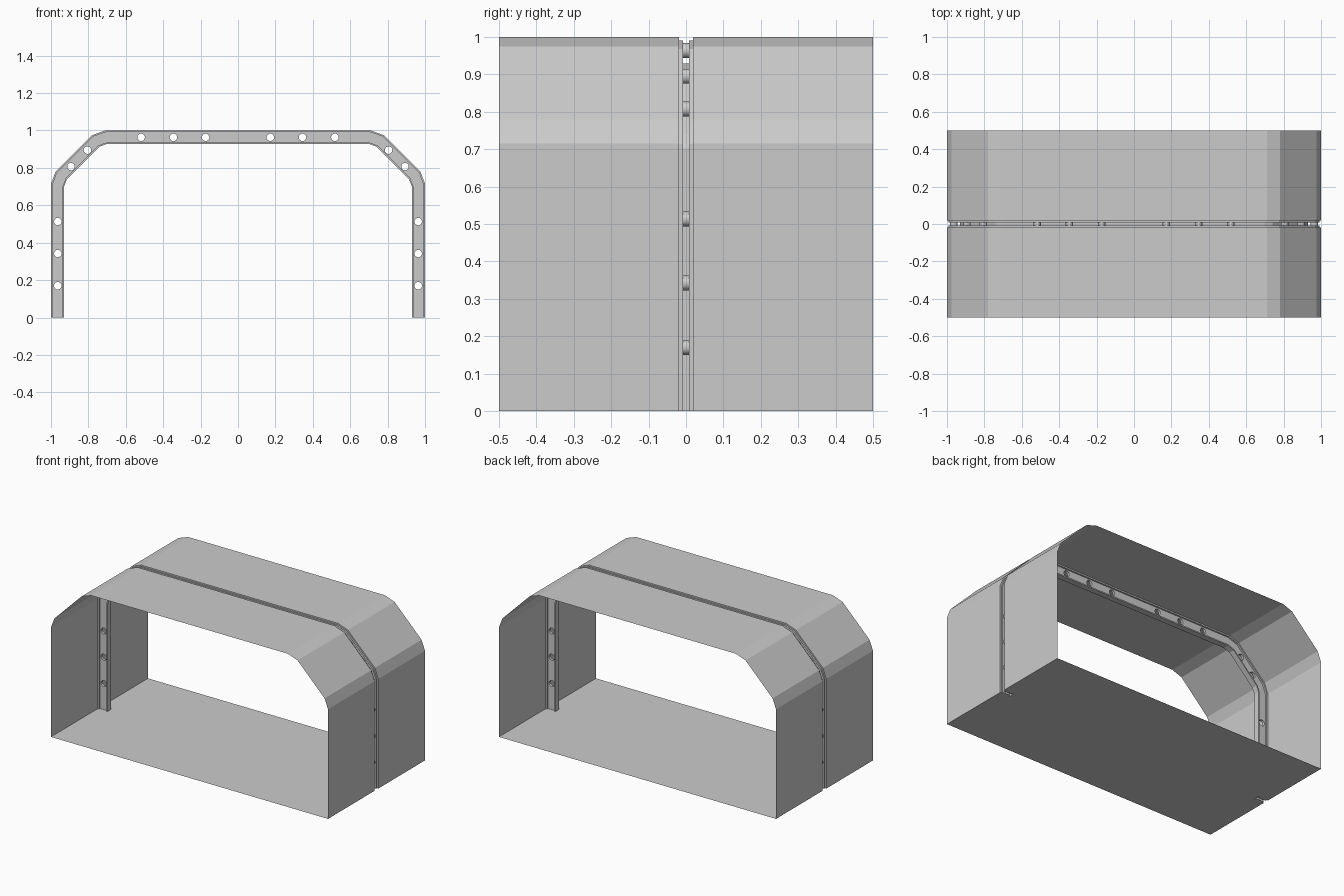
import bpy
import bmesh
import math
from mathutils import Vector

cube = bpy.data.objects.get("Cube")
if cube:
    bpy.data.objects.remove(cube, do_unlink=True)

# Single painted metal colour
GREY = (0.6, 0.6, 0.6, 1.0)
metal = bpy.data.materials.new("light_grey_metal")
metal.use_nodes = True
metal.diffuse_color = GREY
metal.node_tree.nodes["Principled BSDF"].inputs["Base Color"].default_value = GREY

# Arch outline in x and z, from the +x foot over the roof to the -x foot
half = [(1, 0), (1, 0.715), (0.975, 0.78), (0.78, 0.975), (0.71, 1)]
ARCH = [Vector(p) for p in half] + [Vector((-x, z)) for x, z in reversed(half)]

# Rib cross-section: half widths and depths below the shell
WIDE, NARROW = 0.019, 0.008
STEP, LIP, DEPTH = 0.009, 0.063, 0.071
HOLE_RADIUS, HOLE_SIDES = 0.02, 24


def arch_at(depth):
    """Arch outline moved inward by depth with mitred corners."""
    normals = []
    for a, b in zip(ARCH, ARCH[1:]):
        d = (b - a).normalized()
        normals.append(Vector((-d.y, d.x)))
    result = []
    for i, p in enumerate(ARCH):
        n1 = normals[max(i - 1, 0)]
        n2 = normals[min(i, len(normals) - 1)]
        result.append(p + (n1 + n2) * depth / (1 + n1.dot(n2)))
    return result


def finish(bm, name):
    mesh = bpy.data.meshes.new(name)
    bm.to_mesh(mesh)
    bm.free()
    mesh.materials.append(metal)
    obj = bpy.data.objects.new(name, mesh)
    bpy.context.collection.objects.link(obj)
    return obj


def sweep(name, section):
    """Sweep a (y, depth) section along the arch."""
    bm = bmesh.new()
    rows = [[bm.verts.new((p.x, y, p.y)) for p in arch_at(d)] for y, d in section]
    for r, s in zip(rows, rows[1:]):
        for i in range(len(r) - 1):
            bm.faces.new((r[i], r[i + 1], s[i + 1], s[i]))
    bmesh.ops.reverse_faces(bm, faces=bm.faces[:])
    # Outer shell faces look away from the middle of the passage
    bm.normal_update()
    roof = max(bm.faces, key=lambda f: f.calc_center_median().z + abs(f.normal.z))
    if roof.normal.z < 0:
        bmesh.ops.reverse_faces(bm, faces=bm.faces[:])
    return finish(bm, name)


def mirrored(section):
    return [(-y, d) for y, d in reversed(section)]


# Shell panels and the stepped groove edges beside the rib
panel = [(-0.5, 0), (-WIDE, 0)]
groove = [(-WIDE, 0), (-WIDE, STEP), (-NARROW, STEP)]
lip_half = [(-NARROW, LIP), (-WIDE, LIP), (-WIDE, DEPTH)]
sweep("front_shell", panel)
sweep("back_shell", mirrored(panel))
sweep("front_groove_edge", groove)
sweep("back_groove_edge", mirrored(groove))

# Inner lip of the rib
lip = lip_half + mirrored(lip_half)
sweep("rib_inner_lip", lip)

# Hole centres on the rib
mid = 1 - 0.0365
holes = [(mid, z) for z in (0.17, 0.342, 0.513)]
holes += [(0.893, 0.807), (0.805, 0.895)]
holes += [(x, mid) for x in (0.518, 0.345, 0.173)]
holes += [(-x, z) for x, z in holes]

# Rib web: two pierced plates joined by hole tubes
bm = bmesh.new()
outline = arch_at(STEP) + arch_at(LIP)[::-1]
rings = {}
for y in (-NARROW, NARROW):
    loops = [[bm.verts.new((p.x, y, p.y)) for p in outline]]
    for cx, cz in holes:
        ring = []
        for k in range(HOLE_SIDES):
            a = math.tau * k / HOLE_SIDES
            ring.append(bm.verts.new((cx + HOLE_RADIUS * math.cos(a), y,
                                      cz + HOLE_RADIUS * math.sin(a))))
        loops.append(ring)
    edges = [bm.edges.new((v, loop[(i + 1) % len(loop)]))
             for loop in loops for i, v in enumerate(loop)]
    bmesh.ops.triangle_fill(bm, edges=edges, use_beauty=True, use_dissolve=False,
                            normal=(0, math.copysign(1, y), 0))
    rings[y] = loops[1:]
for front, back in zip(rings[-NARROW], rings[NARROW]):
    for i in range(HOLE_SIDES):
        j = (i + 1) % HOLE_SIDES
        tube = bm.faces.new((front[i], front[j], back[j], back[i]))
        tube.smooth = True
bmesh.ops.recalc_face_normals(bm, faces=bm.faces[:])
# Keep the rims of the holes crisp
for e in bm.edges:
    if len(e.link_faces) == 2 and e.link_faces[0].smooth != e.link_faces[1].smooth:
        e.smooth = False
finish(bm, "rib_web")

# Floor, notched at both sides to the rib section
bm = bmesh.new()
front_edge = panel + groove[1:] + lip_half
side = front_edge + mirrored(front_edge)
corners = [(1 - d, y) for y, d in side] + [(d - 1, y) for y, d in reversed(side)]
bm.faces.new([bm.verts.new((x, y, 0)) for x, y in corners])
finish(bm, "floor")
